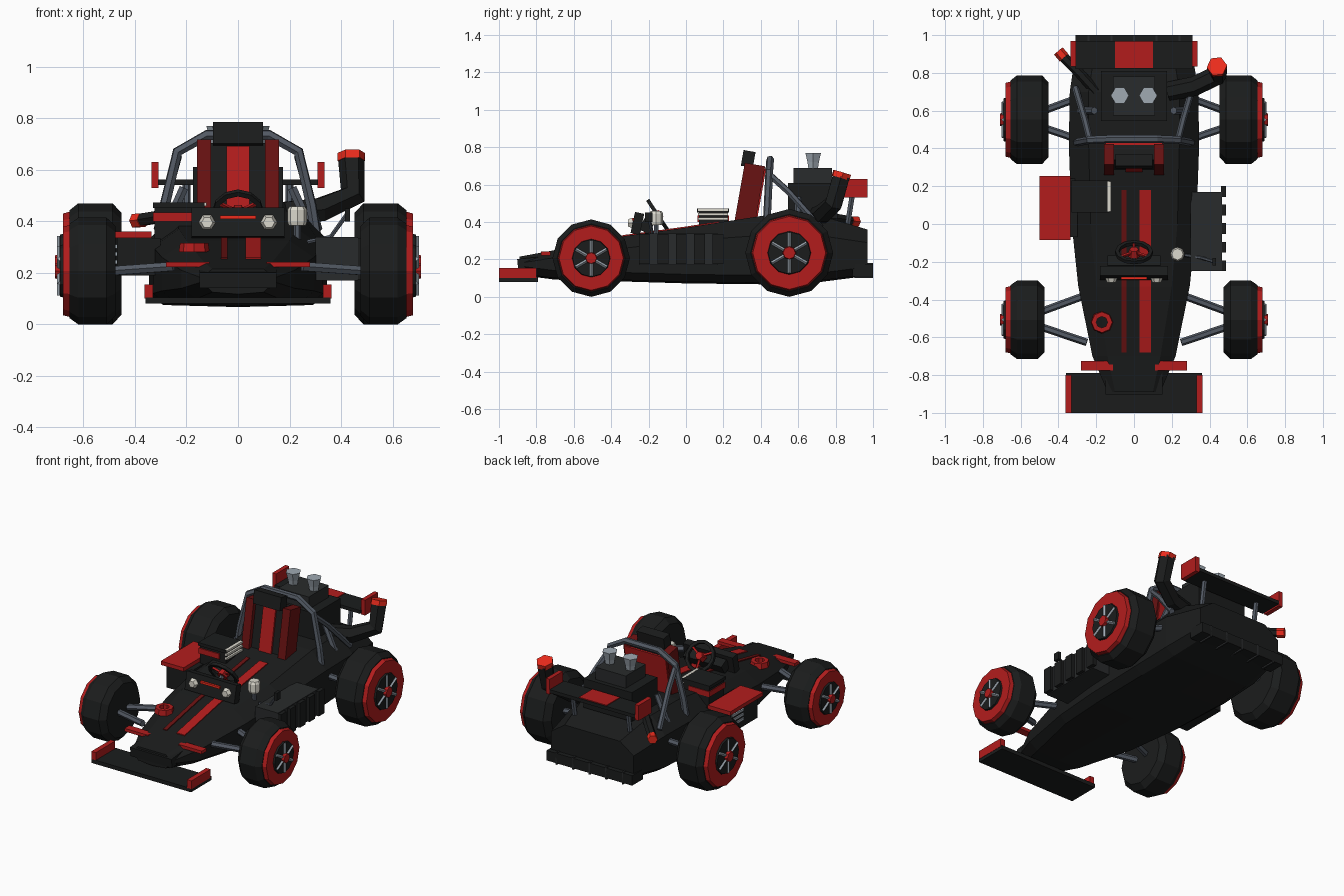
import bpy, bmesh
from math import sin, cos, pi, radians
from mathutils import Vector, Matrix

if "Cube" in bpy.data.objects:
    bpy.data.objects.remove(bpy.data.objects["Cube"])


def material(name, rgb):
    m = bpy.data.materials.new(name)
    m.diffuse_color = (*rgb, 1)
    m.use_nodes = True
    m.node_tree.nodes["Principled BSDF"].inputs["Base Color"].default_value = m.diffuse_color
    return m


BLACK = material("black", (0.011, 0.012, 0.012))
DARK = material("charcoal", (0.022, 0.024, 0.025))
RED = material("red", (0.45, 0.012, 0.012))
DEEP = material("deep_red", (0.14, 0.006, 0.006))
HOT = material("bright_red", (0.85, 0.025, 0.012))
STEEL = material("steel", (0.085, 0.1, 0.125))
CHROME = material("chrome", (0.35, 0.4, 0.45))
WHITE = material("off_white", (0.72, 0.7, 0.62))


def finish(name, bm, mat):
    bmesh.ops.recalc_face_normals(bm, faces=bm.faces[:])
    me = bpy.data.meshes.new(name)
    bm.to_mesh(me)
    bm.free()
    ob = bpy.data.objects.new(name, me)
    me.materials.append(mat)
    bpy.context.collection.objects.link(ob)
    return ob


def box(name, x, y, z, mat, tilt=0):
    """Box from (min, max) ranges, tilted about its own x axis."""
    c = Vector((sum(x) / 2, sum(y) / 2, sum(z) / 2))
    size = (x[1] - x[0], y[1] - y[0], z[1] - z[0])
    bm = bmesh.new()
    bmesh.ops.create_cube(bm, size=1, matrix=Matrix.Diagonal((*size, 1)))
    ob = finish(name, bm, mat)
    ob.location = c
    ob.rotation_euler.x = radians(tilt)
    return ob


def loft(name, rings, mat, loop=False):
    """Skin equal-length rings; cap the ends or close into a loop."""
    bm = bmesh.new()
    vs = [[bm.verts.new(p) for p in r] for r in rings]
    n = len(vs[0])
    for a, b in zip(vs, vs[1:] + vs[:1] if loop else vs[1:]):
        for i in range(n):
            bm.faces.new((a[i], a[(i + 1) % n], b[(i + 1) % n], b[i]))
    if not loop:
        bm.faces.new(vs[0])
        bm.faces.new(vs[-1])
    return finish(name, bm, mat)


def lathe(name, profile, mat, centre, axis, n=12, loop=False):
    """Revolve (offset along axis, radius) pairs around an axis."""
    q = Vector((0, 0, 1)).rotation_difference(Vector(axis))
    c = Vector(centre)
    rings = [[c + q @ Vector((r * cos(2 * pi * i / n), r * sin(2 * pi * i / n), h))
              for i in range(n)] for h, r in profile]
    return loft(name, rings, mat, loop)


def tube(name, pts, r, mat, res=1):
    cu = bpy.data.curves.new(name, 'CURVE')
    cu.dimensions = '3D'
    cu.bevel_depth, cu.bevel_resolution, cu.use_fill_caps = r, res, True
    sp = cu.splines.new('POLY')
    sp.points.add(len(pts) - 1)
    for p, co in zip(sp.points, pts):
        p.co = (*co, 1)
    tmp = bpy.data.objects.new(name + "_path", cu)
    bpy.context.collection.objects.link(tmp)
    me = bpy.data.meshes.new_from_object(tmp.evaluated_get(bpy.context.evaluated_depsgraph_get()))
    bpy.data.objects.remove(tmp)
    me.materials.clear()
    me.materials.append(mat)
    me.shade_flat()
    bpy.context.collection.objects.link(bpy.data.objects.new(name, me))


# hull: y, bottom half width, half width, top half width, bottom z, shoulder z, top z
HULL = [(-.89, .10, .14, .10, .125, .18, .215), (-.70, .16, .22, .14, .10, .21, .25),
        (-.33, .25, .295, .20, .09, .26, .325), (.0, .28, .33, .23, .08, .30, .37),
        (.42, .29, .345, .24, .075, .33, .435), (.70, .28, .34, .24, .085, .33, .44),
        (.97, .25, .30, .20, .12, .29, .36)]
loft("hull", [[(0, y, b - .008), (wb, y, b), (w, y, b + .04), (w, y, s), (wt, y, t),
               (-wt, y, t), (-w, y, s), (-w, y, b + .04), (-wb, y, b)]
              for y, wb, w, wt, b, s, t in HULL], BLACK)


def deck(y):
    for a, b in zip(HULL, HULL[1:]):
        if a[0] <= y <= b[0]:
            return a[6] + (b[6] - a[6]) * (y - a[0]) / (b[0] - a[0])


# hood stripes follow the deck
for name, x0, x1, m in (("wide_stripe", .03, .09, RED), ("thin_stripe", -.066, -.04, DEEP)):
    loft(name, [[(x0, y, deck(y) - .01), (x1, y, deck(y) - .01), (x1, y, deck(y) + .006),
                 (x0, y, deck(y) + .006)] for y in (-.68, -.33, 0, .18)], m)

# nose, front wing, filler ring
box("nose_block", (-.15, .15), (-.9, -.74), (.15, .21), BLACK, 6)
box("front_wing", (-.36, .36), (-1, -.79), (.08, .105), BLACK)
lathe("filler_ring", [(0, .06), (.035, .055), (.035, .03), (0, .03)], RED,
      (-.17, -.52, .28), (0, 0, 1), 8, True)

# wheels and suspension on both sides
for s in (-1, 1):
    side = "left" if s < 0 else "right"
    box(side + "_front_endplate", sorted((s * .33, s * .362)), (-1, -.8), (.1, .155), RED)
    box(side + "_nose_canard", sorted((s * .11, s * .28)), (-.775, -.725), (.222, .242), RED)
    for end, y, R, xi, xo, zin in (("front", -.507, .207, .475, .655, .225),
                                   ("rear", .552, .235, .452, .655, .30)):
        nm = f"{side}_{end}_"
        ax, c = (s, 0, 0), (0, y, R)
        lathe(nm + "tyre", [(xi, R * .84), (xi + .035, R), (xo - .035, R), (xo, R * .88)], BLACK, c, ax)
        lathe(nm + "rim", [(xo - .01, R * .87), (xo + .025, R * .83)], RED, c, ax)
        lathe(nm + "wheel_face", [(xo + .02, R * .5), (xo + .036, R * .48)], BLACK, c, ax)
        lathe(nm + "hub", [(xo + .02, R * .17), (xo + .055, R * .14)], RED, c, ax, 8)
        for k in range(6):
            a = pi / 3 * k + pi / 6
            d = Vector((0, cos(a), sin(a)))
            o = Vector((s * (xo + .038), y, R))
            tube(nm + f"spoke_{k + 1}", [o + d * R * .14, o + d * R * .46], .009, CHROME, 0)
        for k, (dy, dye) in enumerate(((-.1, -.035), (.11, .04))):
            tube(nm + f"arm_{k + 1}", [(s * .25, y + dy * 1.2, zin), (s * .5, y + dye, R)], .02, STEEL)
    # rear spring leg, roll bar brace, wing strut, endplate
    tube(side + "_damper", [(s * .21, .6, .53), (s * .3, .6, .33)], .02, STEEL)
    tube(side + "_roll_brace", [(s * .235, .45, .65), (s * .26, .55, .56), (s * .31, .72, .37)], .018, STEEL)
    tube(side + "_wing_strut", [(s * .2, .86, .36), (s * .2, .89, .55)], .016, STEEL)
    box(side + "_rear_endplate", sorted((s * .308, s * .336)), (.835, .97), (.53, .63), RED)
    # intake trumpets, headlights
    lathe(side + "_intake", [(0, .03), (.03, .035), (.08, .048)], CHROME, (s * .075, .68, .69), (0, 0, 1), 6)
    lathe(side + "_headlight", [(0, .033), (.025, .022)], WHITE, (s * .12, -.285, .395), (0, -1, 0), 6)
    # seat bolsters
    box(side + "_seat_bolster", sorted((s * .105, s * .16)), (.285, .395), (.38, .71), DEEP, -10)

# rear wing and rear bumper
box("rear_wing", (-.31, .31), (.82, .97), (.54, .562), BLACK)
box("wing_panel", (-.1, .1), (.825, .965), (.56, .567), RED)
box("rear_bumper", (-.31, .31), (.89, 1), (.11, .175), BLACK)
for i in range(5):
    box(f"bumper_rib_{i + 1}", (-.245 + .12 * i, -.235 + .12 * i), (.9, 1), (.1, .18), DARK)

# seat
box("seat_back", (-.12, .12), (.31, .39), (.37, .70), BLACK, -10)
box("seat_stripe", (-.045, .045), (.297, .34), (.37, .69), RED, -10)
box("seat_rear_shell", (-.15, .15), (.375, .405), (.42, .69), RED, -10)
box("headrest", (-.098, .098), (.3, .365), (.695, .78), BLACK, -10)

# roll bar hoop
tube("roll_bar", [(-.31, .43, .30), (-.285, .435, .46), (-.235, .445, .67), (-.12, .45, .735),
                  (.12, .45, .735), (.235, .445, .67), (.285, .435, .46), (.31, .43, .30)], .021, STEEL)

# engine
box("engine_block", (-.175, .175), (.545, .81), (.42, .61), BLACK)
box("air_box", (-.11, .11), (.575, .78), (.60, .69), DARK)

# exhausts
tube("big_exhaust", [(.18, .70, .43), (.32, .73, .445), (.445, .79, .50), (.44, .83, .645)], .052, BLACK)
tube("big_exhaust_tip", [(.44, .826, .635), (.439, .835, .665)], .054, HOT)
tube("small_exhaust", [(-.2, .70, .42), (-.29, .80, .42), (-.38, .89, .405)], .027, BLACK)
tube("small_exhaust_tip", [(-.37, .88, .405), (-.40, .915, .402)], .03, HOT)

# dashboard and steering
box("dashboard", (-.18, .18), (-.285, -.235), (.335, .45), BLACK, -12)
box("dash_top", (-.14, .14), (-.24, -.18), (.345, .415), BLACK, -30)
box("dash_light", (-.07, .07), (-.293, -.275), (.408, .422), HOT)
ax = Vector((0, .83, .55))
bm = bmesh.new()
bm.free()
lathe("steering_wheel", [(-.01, .1), (.01, .1), (.01, .08), (-.01, .08)], BLACK, (0, -.15, .435), ax, 12, True)
lathe("steering_hub", [(-.02, .035), (.02, .025)], RED, (0, -.15, .435), ax, 6)
tube("steering_column", [(0, -.15, .435), (0, -.25, .36)], .015, STEEL)
u = ax.normalized().cross(Vector((1, 0, 0)))
for k in range(3):
    a = 2 * pi * k / 3 + pi / 2
    o = Vector((0, -.15, .435))
    tube(f"steering_spoke_{k + 1}", [o, o + (Vector((1, 0, 0)) * cos(a) + u * sin(a)) * .09], .009, RED, 0)

# shifter knob and mirror
tube("shifter_stem", [(.23, -.16, .32), (.23, -.16, .40)], .014, STEEL)
lathe("shifter_knob", [(0, .033), (.015, .038), (.06, .038), (.075, .03)], WHITE, (.23, -.16, .383), (0, 0, 1), 8)
tube("mirror_stalk", [(.27, -.165, .32), (.36, -.18, .34), (.425, -.2, .43)], .009, STEEL)
box("mirror", (.415, .435), (-.22, -.18), (.4, .45), BLACK)

# right radiator with ribs
box("radiator", (.3, .465), (-.25, .17), (.17, .34), DARK)
for i in range(5):
    y = -.25 + i * .098
    box(f"radiator_rib_{i + 1}", (.46, .487), (y, y + .028 + .03), (.175, .335), BLACK)

# left side pod with red lid and grille
box("side_pod", (-.47, -.3), (-.07, .24), (.19, .335), BLACK)
box("side_pod_lid", (-.5, -.335), (-.085, .255), (.335, .36), RED)
for i in range(3):
    box(f"pod_grille_{i + 1}", (-.478, -.46), (.08, .2), (.235 + i * .03, .25 + i * .03), CHROME)

# cockpit side box with slatted face
box("cockpit_box", (-.325, -.135), (.07, .225), (.33, .455), BLACK)
box("cockpit_box_trim", (-.33, -.18), (.062, .23), (.40, .435), RED)
box("cockpit_box_lid", (-.33, -.13), (.06, .23), (.452, .472), BLACK)
for i, z in enumerate((.41, .435, .46)):
    box(f"cockpit_slat_{i + 1}", (-.14, -.122), (.065, .225), (z, z + .013), WHITE)
